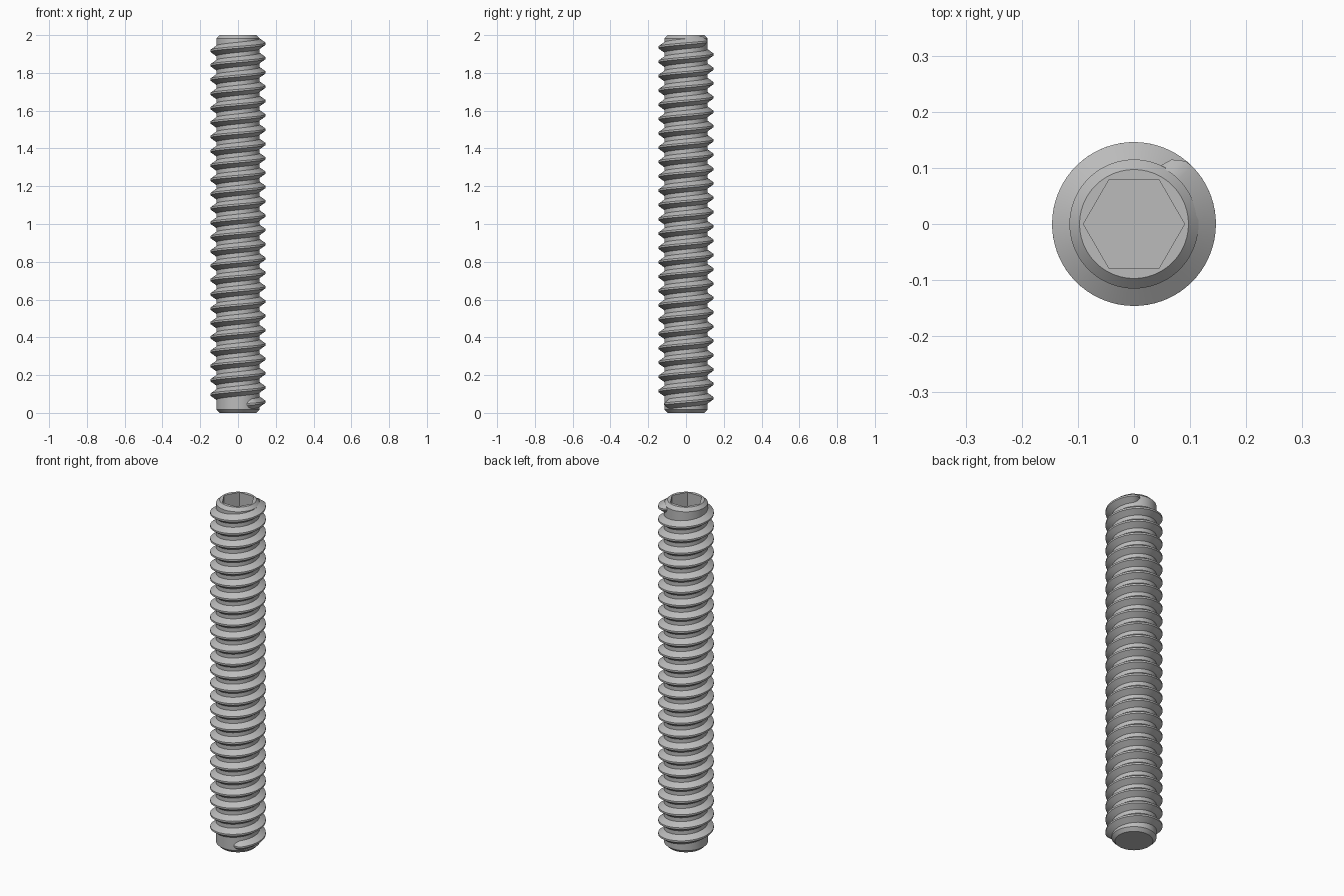
import bpy, bmesh, math

cube = bpy.data.objects.get("Cube")
if cube:
    bpy.data.objects.remove(cube, do_unlink=True)

SIDES = 72                       # segments per turn
HEIGHT, CORE, CREST, CHAMFER = 2.0, 0.115, 0.146, 0.018
APOTHEM, SOCKET_DEPTH = 0.078, 0.14
START, END = math.radians(-66), math.radians(65)
TURNS = 25 + (END - START) / math.tau
Z_START, Z_END = 0.045, 1.968

steel = bpy.data.materials.new("steel grey")
steel.use_nodes = True
steel.diffuse_color = (0.5, 0.5, 0.5, 1)
steel.node_tree.nodes["Principled BSDF"].inputs["Base Color"].default_value = (0.5, 0.5, 0.5, 1)


def skin(name, rows, closed_ends=True):
    """Join equal loops of points into one capped, smooth-shaded surface."""
    bm = bmesh.new()
    loops = [[bm.verts.new(p) for p in row] for row in rows]
    for a, b in zip(loops, loops[1:]):
        n = len(a)
        for i in range(n):
            j = (i + 1) % n
            bm.faces.new((a[i], a[j], b[j], b[i]))
    bm.faces.new(loops[0])
    bm.faces.new(loops[-1])
    bmesh.ops.recalc_face_normals(bm, faces=bm.faces)
    mesh = bpy.data.meshes.new(name)
    bm.to_mesh(mesh)
    bm.free()
    mesh.materials.append(steel)
    obj = bpy.data.objects.new(name, mesh)
    bpy.context.collection.objects.link(obj)
    bpy.ops.object.select_all(action='DESELECT')
    obj.select_set(True)
    bpy.context.view_layer.objects.active = obj
    bpy.ops.object.shade_smooth_by_angle(angle=math.radians(25))
    return obj


def circle(radius):
    return lambda a: radius


def hexagon(a):
    return APOTHEM / math.cos(a % (math.pi / 3) - math.pi / 6)


def ring(z, radius_at):
    angles = [math.tau * i / SIDES for i in range(SIDES)]
    return [(radius_at(a) * math.cos(a), radius_at(a) * math.sin(a), z) for a in angles]


# Core rod: chamfered ends and a hexagonal socket sunk into the top
tip = circle(CORE - CHAMFER)
skin("core_rod", [
    ring(0, tip),
    ring(CHAMFER, circle(CORE)),
    ring(HEIGHT - CHAMFER, circle(CORE)),
    ring(HEIGHT, tip),
    ring(HEIGHT, hexagon),
    ring(HEIGHT - SOCKET_DEPTH, hexagon),
])

# Thread: tapered ridge swept along a right-handed helix, fading out at both ends
ROOT_HALF, CREST_HALF, FADE = 0.029, 0.005, math.radians(16)
steps = round(TURNS * SIDES)
sweep = TURNS * math.tau
rows = []
for i in range(steps + 1):
    t = i / steps
    angle = START + sweep * t
    z = Z_START + (Z_END - Z_START) * t
    to_end = min(t, 1 - t) * sweep
    grow = math.sqrt(min(1, to_end / FADE))
    crest = CORE + (CREST - CORE) * max(grow, 0.02)
    root_half = CREST_HALF + (ROOT_HALF - CREST_HALF) * grow
    profile = [(CORE - 0.003, -root_half), (crest, -CREST_HALF),
               (crest, CREST_HALF), (CORE - 0.003, root_half)]
    rows.append([(r * math.cos(angle), r * math.sin(angle), z + dz) for r, dz in profile])
skin("thread", rows)
